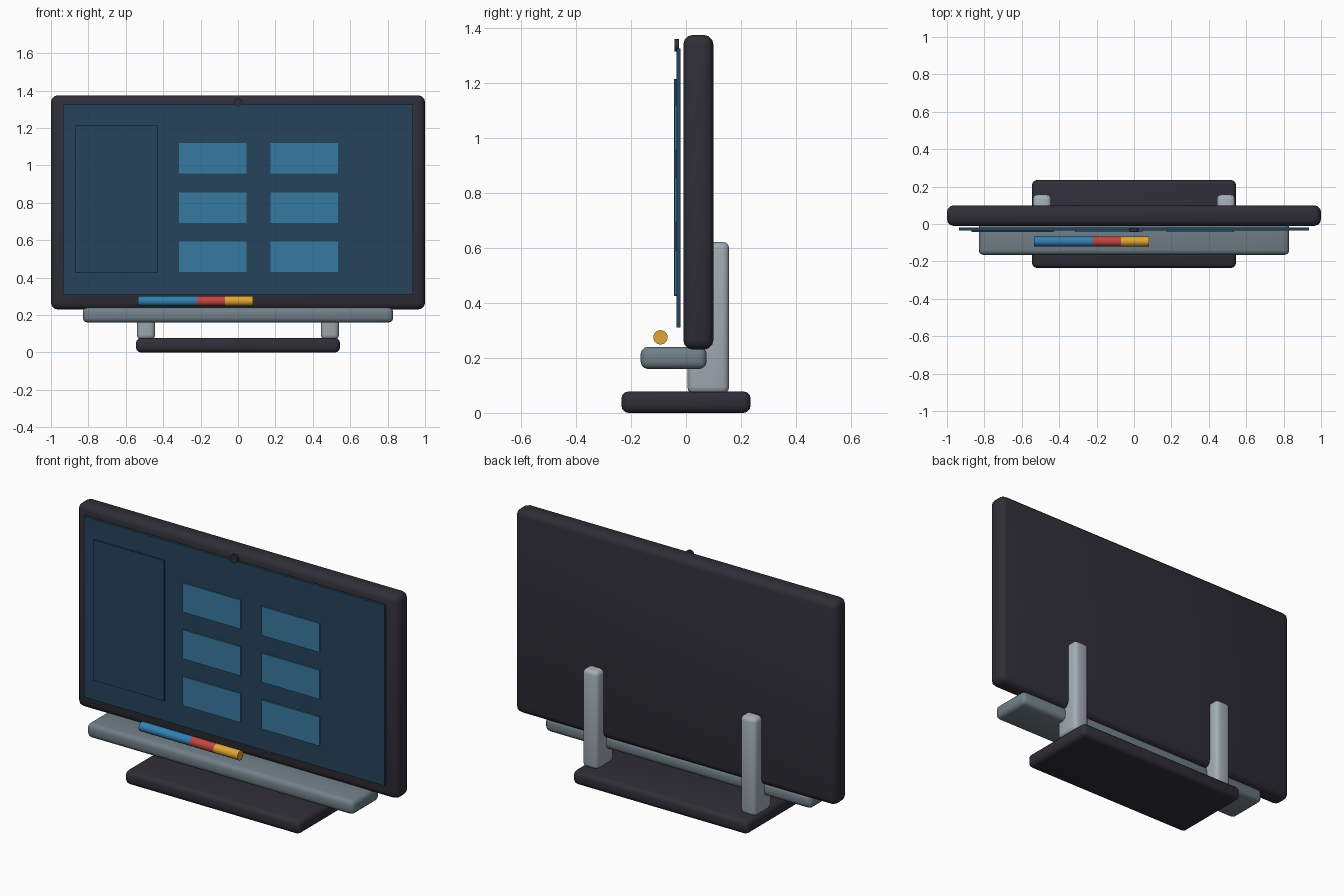
import bpy
import math

old = bpy.data.objects.get("Cube")
if old:
    bpy.data.objects.remove(old, do_unlink=True)


def material(name, r, g, b):
    m = bpy.data.materials.new(name)
    m.use_nodes = True
    m.diffuse_color = (r, g, b, 1)
    m.node_tree.nodes["Principled BSDF"].inputs["Base Color"].default_value = (r, g, b, 1)
    return m


charcoal = material("charcoal", 0.029, 0.027, 0.038)
navy = material("navy screen", 0.018, 0.056, 0.105)
tile_blue = material("tile blue", 0.038, 0.195, 0.35)
slate = material("slate grey", 0.165, 0.215, 0.245)
silver = material("silver grey", 0.37, 0.42, 0.46)
pen_blue = material("pen blue", 0.03, 0.22, 0.45)
pen_red = material("pen red", 0.55, 0.06, 0.05)
pen_yellow = material("pen yellow", 0.75, 0.38, 0.035)


def box(name, mat, x, y, z, bevel=0.0):
    """Box spanning the (min, max) pairs, with optionally rounded edges."""
    spans = (x, y, z)
    bpy.ops.mesh.primitive_cube_add(size=1, location=[(a + b) / 2 for a, b in spans])
    ob = bpy.context.object
    ob.name = name
    ob.scale = [b - a for a, b in spans]
    bpy.ops.object.transform_apply(location=False, rotation=False, scale=True)
    ob.data.materials.append(mat)
    if bevel:
        mod = ob.modifiers.new("rounded edges", "BEVEL")
        mod.width = bevel
        mod.segments = 3
        bpy.ops.object.modifier_apply(modifier=mod.name)
        bpy.ops.object.shade_smooth_by_angle(angle=math.radians(35))
    return ob


def rod(name, mat, radius, length, location, rotation, sides=24):
    bpy.ops.mesh.primitive_cylinder_add(vertices=sides, radius=radius, depth=length,
                                        location=location, rotation=rotation)
    ob = bpy.context.object
    ob.name = name
    ob.data.materials.append(mat)
    bpy.ops.object.shade_smooth_by_angle(angle=math.radians(35))
    return ob


# Display body
box("display_frame", charcoal, (-1, 1), (-0.01, 0.1), (0.23, 1.375), 0.036)
box("screen", navy, (-0.935, 0.935), (-0.035, -0.02), (0.31, 1.325))
box("sidebar_panel", navy, (-0.87, -0.43), (-0.044, -0.035), (0.425, 1.215))

# Screen tiles in two columns and three rows
for column, left in enumerate((-0.315, 0.175)):
    for row in range(3):
        bottom = 0.43 + 0.263 * row
        box(f"tile_{column + 1}_{row + 1}", tile_blue, (left, left + 0.36),
            (-0.042, -0.035), (bottom, bottom + 0.163))

# Webcam disc
rod("webcam", charcoal, 0.023, 0.016, (0, -0.033, 1.337), (math.pi / 2, 0, 0))

# Stand
box("base", charcoal, (-0.545, 0.545), (-0.235, 0.235), (0, 0.078), 0.026)
for side, sign in (("left", 1), ("right", -1)):
    inner, outer = 0.443 * sign, 0.54 * sign
    box(f"{side}_post", silver, (min(inner, outer), max(inner, outer)),
        (0.005, 0.157), (0.07, 0.622), 0.024)

# Pen tray
box("pen_tray", slate, (-0.83, 0.83), (-0.165, 0.075), (0.16, 0.24), 0.026)

# Marker pen in three coloured lengths
for name, mat, start, end in (("pen_barrel", pen_blue, -0.535, -0.22),
                              ("pen_band", pen_red, -0.22, -0.07),
                              ("pen_cap", pen_yellow, -0.07, 0.08)):
    rod(name, mat, 0.026, end - start, ((start + end) / 2, -0.093, 0.275),
        (0, math.pi / 2, 0))
